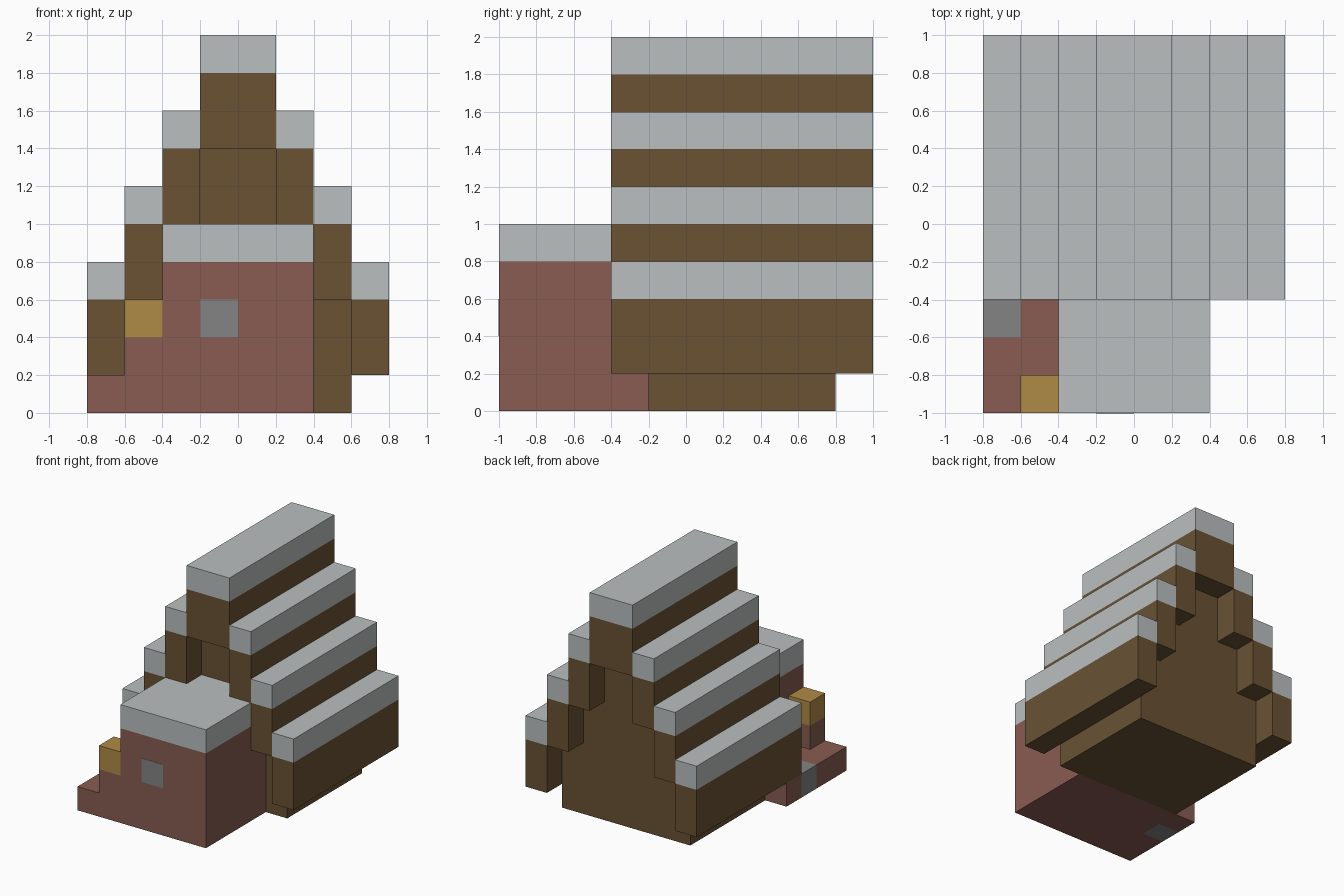
import bpy
import bmesh

cube = bpy.data.objects.get("Cube")
if cube:
    bpy.data.objects.remove(cube, do_unlink=True)


def to_linear(c):
    c /= 255
    return c / 12.92 if c <= 0.04045 else ((c + 0.055) / 1.055) ** 2.4


def material(name, *rgb):
    color = [to_linear(c) for c in rgb] + [1.0]
    mat = bpy.data.materials.new(name)
    mat.use_nodes = True
    mat.diffuse_color = color
    bsdf = mat.node_tree.nodes["Principled BSDF"]
    bsdf.inputs["Base Color"].default_value = color
    bsdf.inputs["Roughness"].default_value = 0.9
    return mat


snow = material("pale grey", 186, 191, 191)
wood = material("dark brown wood", 106, 82, 52)
brick = material("dull red brick", 136, 92, 82)
stone = material("mid grey stone", 130, 132, 130)
gold = material("golden yellow", 175, 138, 70)


def add_object(name, bm, mat):
    bmesh.ops.recalc_face_normals(bm, faces=bm.faces)
    mesh = bpy.data.meshes.new(name)
    bm.to_mesh(mesh)
    bm.free()
    mesh.materials.append(mat)
    bpy.context.collection.objects.link(bpy.data.objects.new(name, mesh))


def prism(name, mat, profile, y0, y1):
    """Extrude an x-z outline along y."""
    bm = bmesh.new()
    face = bm.faces.new([bm.verts.new((x, y0, z)) for x, z in profile])
    out = bmesh.ops.extrude_face_region(bm, geom=[face])["geom"]
    moved = [v for v in out if isinstance(v, bmesh.types.BMVert)]
    bmesh.ops.translate(bm, verts=moved, vec=(0, y1 - y0, 0))
    add_object(name, bm, mat)


def box(name, mat, xs, ys, zs):
    (x0, x1), (z0, z1) = xs, zs
    prism(name, mat, [(x0, z0), (x1, z0), (x1, z1), (x0, z1)], *ys)


# House body with stepped gables, set back under the roof
half = [(0.6, 0), (0.6, 0.6), (0.4, 0.6), (0.4, 1), (0.2, 1), (0.2, 1.4)]
prism("house_wall", wood, half + [(-x, z) for x, z in reversed(half)], -0.2, 0.8)

# Stepped roof: long beams with pale caps, mirrored, plus the ridge
roof_y = (-0.4, 1)


def roof_beam(name, xs, z):
    box(name + "_beam", wood, xs, roof_y, (z, z + 0.4))
    box(name + "_cap", snow, xs, roof_y, (z + 0.4, z + 0.6))


for level, label in enumerate(("lower", "middle", "upper")):
    inner = 0.6 - 0.2 * level
    z = 0.2 + 0.4 * level
    roof_beam(label + "_left", (inner, inner + 0.2), z)
    roof_beam(label + "_right", (-inner - 0.2, -inner), z)
roof_beam("ridge", (-0.2, 0.2), 1.4)

# Brick porch with a pale flat roof and a stone window
box("porch", brick, (-0.4, 0.4), (-1, -0.2), (0, 0.8))
box("porch_cap", snow, (-0.4, 0.4), (-1, -0.2), (0.8, 1))
box("porch_window", stone, (-0.2, 0), (-1.002, -0.99), (0.4, 0.6))

# Low brick terrace beside the porch with one stone block
box("terrace_inner", brick, (-0.6, -0.4), (-1, -0.2), (0, 0.2))
box("terrace_front", brick, (-0.8, -0.6), (-1, -0.6), (0, 0.2))
box("terrace_stone", stone, (-0.8, -0.6), (-0.6, -0.4), (0, 0.2))
box("terrace_back", brick, (-0.8, -0.6), (-0.4, -0.2), (0, 0.2))

# Lantern on a brick post
box("lantern_post", brick, (-0.6, -0.4), (-1, -0.8), (0.2, 0.4))
box("lantern", gold, (-0.6, -0.4), (-1, -0.8), (0.4, 0.6))
